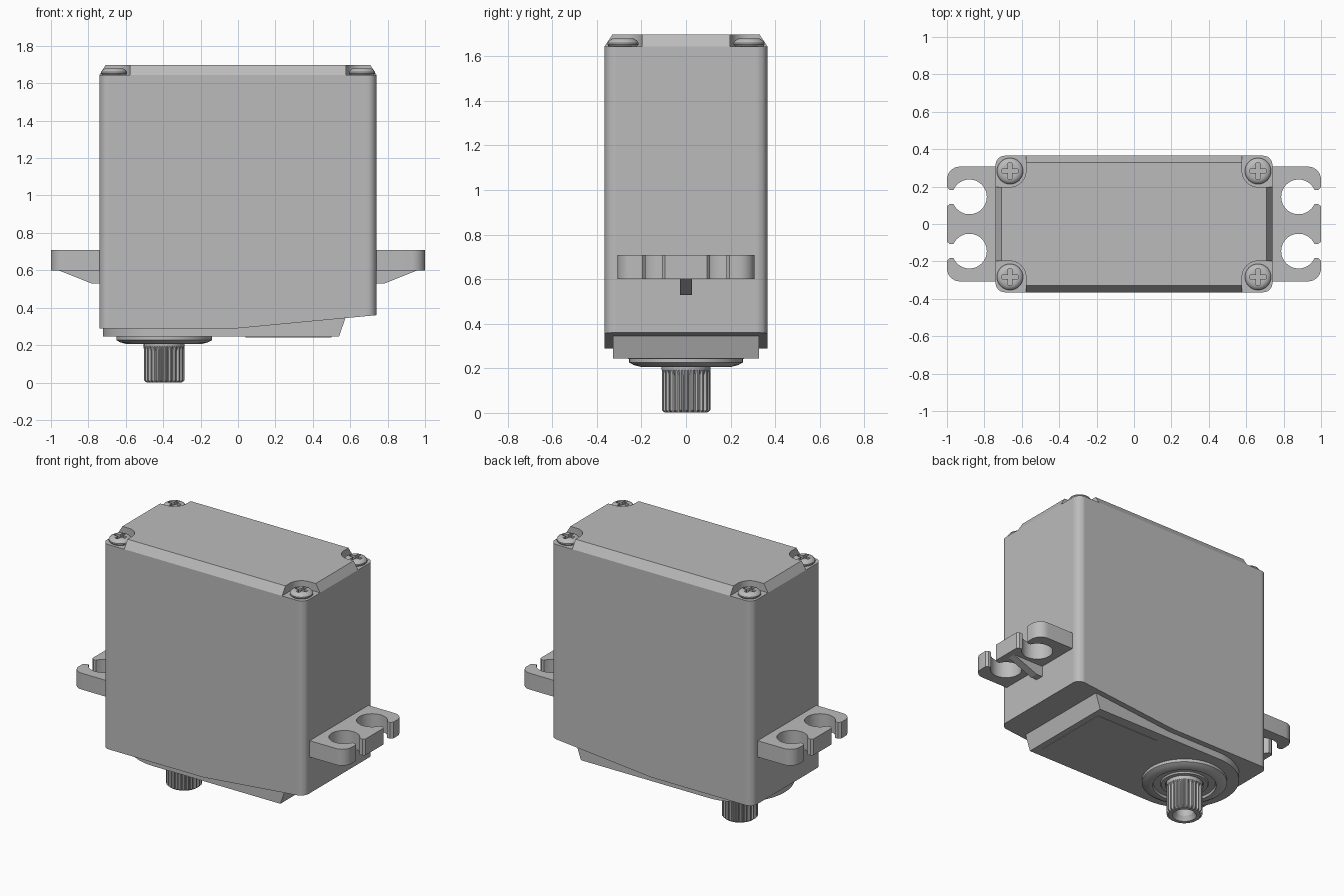
import bpy, bmesh
from math import sin, cos, pi, radians

if "Cube" in bpy.data.objects:
    bpy.data.objects.remove(bpy.data.objects["Cube"])

grey = bpy.data.materials.new("plain grey")
grey.use_nodes = True
COLOUR = (0.5, 0.5, 0.5, 1)
grey.diffuse_color = COLOUR
grey.node_tree.nodes["Principled BSDF"].inputs["Base Color"].default_value = COLOUR


def loft(name, rings, smooth=True, bevel=None):
    """Skin a stack of equal closed loops and cap both ends."""
    bm = bmesh.new()
    loops = [[bm.verts.new(p) for p in ring] for ring in rings]
    n = len(loops[0])
    for a, b in zip(loops, loops[1:]):
        for i in range(n):
            j = (i + 1) % n
            bm.faces.new((a[i], a[j], b[j], b[i]))
    bm.faces.new(loops[0][::-1])
    bm.faces.new(loops[-1])
    bmesh.ops.recalc_face_normals(bm, faces=bm.faces)
    if bevel:
        upright = [e for e in bm.edges
                   if abs(e.verts[0].co.z - e.verts[1].co.z) > 0.5]
        bmesh.ops.bevel(bm, geom=upright, offset=bevel, segments=10,
                        profile=0.5, affect='EDGES')
    mesh = bpy.data.meshes.new(name)
    bm.to_mesh(mesh)
    bm.free()
    mesh.materials.append(grey)
    ob = bpy.data.objects.new(name, mesh)
    bpy.context.collection.objects.link(ob)
    if smooth:
        bpy.ops.object.select_all(action='DESELECT')
        ob.select_set(True)
        bpy.context.view_layer.objects.active = ob
        bpy.ops.object.shade_smooth_by_angle(angle=radians(30))
    return ob


def flat(points, z):
    return [(x, y, z) for x, y in points]


def upright(points, y):
    return [(x, y, z) for x, z in points]


def arc(cx, cy, r, start, end, steps):
    angles = [radians(start + (end - start) * i / steps) for i in range(steps + 1)]
    return [(cx + r * cos(a), cy + r * sin(a)) for a in angles]


def lathe(name, cx, cy, profile, n=64):
    return loft(name, [flat(arc(cx, cy, r, 0, 360 - 360 / n, n - 1), z)
                       for r, z in profile])


# Main case with a sloping underside and rounded upright corners
side = [(-0.74, 0.29), (0, 0.29), (0.74, 0.36), (0.74, 1.645), (-0.74, 1.645)]
loft("case", [upright(side, -0.365), upright(side, 0.365)], smooth=False, bevel=0.05)

# Chamfered lid with a rounded pocket at each corner
SX, SY, POCKET = 0.663, 0.283, 0.085


def lid_outline(hx, hy):
    q = [(hx, SY - POCKET)] + arc(SX, SY, POCKET, 270, 180, 10) + [(SX - POCKET, hy)]
    return (q + [(-x, y) for x, y in q[::-1]]
            + [(-x, -y) for x, y in q] + [(x, -y) for x, y in q[::-1]])


loft("lid", [flat(lid_outline(0.74, 0.365), 1.645),
             flat(lid_outline(0.708, 0.33), 1.698)])

# Pan head screws with cross recesses
HEAD = [(0.06, 1.64), (0.07, 1.652), (0.07, 1.66), (0.062, 1.671), (0.048, 1.679)]
L, W = 0.042, 0.011
CROSS = [(L, -W), (L, W), (W, W), (W, L), (-W, L), (-W, W),
         (-L, W), (-L, -W), (-W, -W), (-W, -L), (W, -L), (W, -W)]
for sx, xname in ((-1, "right"), (1, "left")):
    for sy, yname in ((-1, "front"), (1, "back")):
        tag = yname + "_" + xname
        cx, cy = sx * SX, sy * SY
        screw = lathe("screw_" + tag, cx, cy, HEAD, 40)
        points = [(cx + x, cy + y) for x, y in CROSS]
        cutter = loft("screw_cutter_" + tag, [flat(points, 1.66), flat(points, 1.72)],
                      smooth=False)
        cutter.hide_render = True
        cutter.hide_set(True)
        cut = screw.modifiers.new("cross recess", 'BOOLEAN')
        cut.operation = 'DIFFERENCE'
        cut.solver = 'EXACT'
        cut.object = cutter

# Gear cover below the case: round at the shaft, raked at the other end
AXIS = -0.395


def cover_outline(end):
    return [(end, -0.328), (end, 0.328)] + arc(AXIS, 0, 0.328, 90, 270, 32)


loft("gear_cover", [flat(cover_outline(0.54), 0.245),
                    flat(cover_outline(0.588), 0.385)])

# Thin label panel under the cover
panel = [(0.04, -0.26), (0.5, -0.26), (0.5, 0.26), (0.04, 0.26)]
loft("label_panel", [flat(panel, 0.242), flat(panel, 0.25)], smooth=False)

# Stepped bearing collar
lathe("bearing_collar", AXIS, 0, [
    (0.255, 0.26), (0.255, 0.226), (0.235, 0.215), (0.205, 0.207), (0.19, 0.207),
    (0.185, 0.222), (0.145, 0.222), (0.14, 0.212), (0.115, 0.212), (0.112, 0.222)], 80)

# Splined output shaft with a hollow end
TEETH = 25


def spline_ring(r, z, depth):
    pattern = (0, 0, 1, 1)
    n = TEETH * 4
    return [(AXIS + (r - depth * pattern[i % 4]) * cos(2 * pi * i / n),
             (r - depth * pattern[i % 4]) * sin(2 * pi * i / n), z) for i in range(n)]


loft("output_shaft", [spline_ring(*step) for step in (
    (0.055, 0.13, 0), (0.055, 0.03, 0), (0.072, 0.001, 0), (0.095, 0.001, 0),
    (0.109, 0.012, 0.011), (0.109, 0.17, 0.011), (0.109, 0.192, 0),
    (0.109, 0.24, 0))])

# Mounting ears with open round holes, and the rib under each
hole = arc(0.88, 0.145, 0.093, -23.4, -336.6, 36)
half = ([(1, 0.094), (0.985, 0.107)] + hole + [(0.985, 0.182), (1, 0.196)]
        + arc(0.93, 0.237, 0.07, 0, 90, 8) + [(0.7, 0.307)])
ear = half + [(x, -y) for x, y in half[::-1]]
rib = [(0.7, 0.53), (0.785, 0.53), (0.965, 0.602), (0.965, 0.61), (0.7, 0.61)]
for s, xname in ((-1, "right"), (1, "left")):
    shape = [(s * x, y) for x, y in ear]
    loft("mounting_ear_" + xname, [flat(shape, 0.6), flat(shape, 0.708)])
    shape = [(s * x, z) for x, z in rib]
    loft("ear_rib_" + xname, [upright(shape, -0.026), upright(shape, 0.026)], smooth=False)
